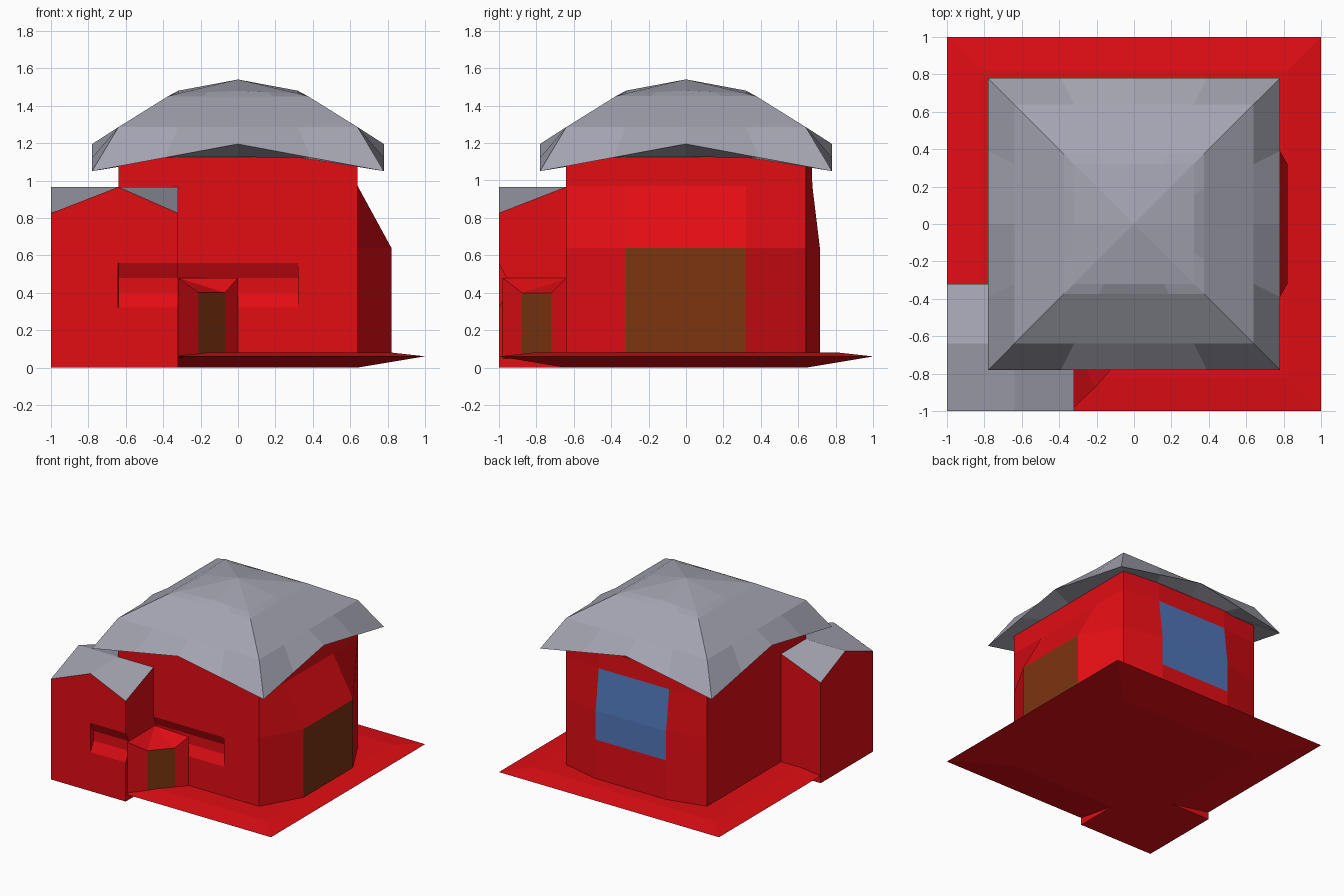
import bpy, bmesh
from mathutils import Vector

if "Cube" in bpy.data.objects:
    bpy.data.objects.remove(bpy.data.objects["Cube"])


def material(name, rgb):
    m = bpy.data.materials.new(name)
    m.diffuse_color = (*rgb, 1)
    m.use_nodes = True
    m.node_tree.nodes["Principled BSDF"].inputs["Base Color"].default_value = m.diffuse_color
    return m


RED = material("red", (0.75, 0.004, 0.007))
BROWN = material("brown", (0.2, 0.035, 0.005))
BLUE = material("blue", (0.08, 0.18, 0.48))
GREY = material("slate", (0.37, 0.37, 0.44))


def finish(name, bm, mats):
    me = bpy.data.meshes.new(name)
    bmesh.ops.remove_doubles(bm, verts=bm.verts, dist=0.0001)
    bm.to_mesh(me)
    bm.free()
    for m in mats:
        me.materials.append(m)
    ob = bpy.data.objects.new(name, me)
    bpy.context.collection.objects.link(ob)


def wall(bm, a, b, cols, zs, shape=None, paint=None):
    """Gridded wall from a to b (counter-clockwise plan); shape gives (along, out, z)."""
    a, b = Vector((*a, 0)), Vector((*b, 0))
    along = (b - a).normalized()
    out = Vector((along.y, -along.x, 0))

    def vert(s, z):
        s, d, z = shape(s, z) if shape else (s, 0, z)
        return bm.verts.new(a + along * s + out * d + Vector((0, 0, z)))
    g = [[vert(s, z) for s in cols] for z in zs]
    for j in range(len(zs) - 1):
        for i in range(len(cols) - 1):
            f = bm.faces.new((g[j][i], g[j][i + 1], g[j + 1][i + 1], g[j + 1][i]))
            if paint and paint(cols[i], zs[j]):
                f.material_index = 1


def square_rings(bm, rings, n):
    """Loft square rings (half size, z at side middle, z at corner), n spans per side."""
    loops = []
    for h, zm, zc in rings:
        loop = []
        for dx, dy in ((1, 0), (0, 1), (-1, 0), (0, -1)):
            for i in range(n):
                t = -1 + 2 * i / n
                z = zm + (zc - zm) * abs(t)
                loop.append(bm.verts.new((h * (dx * t + dy), h * (dy * t - dx), z)))
        loops.append(loop)
    for lo, hi in zip(loops, loops[1:]):
        for i in range(len(lo)):
            k = (i + 1) % len(lo)
            bm.faces.new((lo[i], lo[k], hi[k], hi[i]))
    return loops


# Ground plate
bm = bmesh.new()
loops = square_rings(bm, [(0.64, 0, 0), (1, 0.06, 0.06), (0.82, 0.08, 0.08)], 1)
bm.faces.new(loops[0][::-1])
bm.faces.new(loops[-1])
finish("ground_plate", bm, [RED])

# Main house walls: groove in front, bulges at right and back
H, TOP = 0.64, 1.125
GROOVE = [0.32, 0.4, 0.48, 0.56]
SIDE = [0, 0.32, 0.96, 1.28]


def in_groove(z):
    return 0.39 < z < 0.49


def front_shape(s, z):
    return s, -0.04 if in_groove(z) and s <= 0.96 else 0, z


def right_shape(s, z):
    return s, 0.18 if 0.3 < s < 1 and z < 0.7 else 0, z


def back_shape(s, z):
    d = 0.075 if z < 0.7 else 0.035 if z < 1 else 0.03
    return s, d if 0.3 < s < 1 else 0, z


bm = bmesh.new()
wall(bm, (-H, -H), (H, -H), [0, 0.96, 0.961, 1.28], [0.05, *GROOVE, TOP], front_shape)
wall(bm, (H, -H), (H, H), SIDE, [0.05, 0.64, 0.97, TOP], right_shape,
     lambda s, z: s == 0.32 and z < 0.1)
wall(bm, (-H, H), (-H, -H), [0, 1.28], [0.05, TOP])
finish("house_walls", bm, [RED, BROWN])

# Back wall with window
bm = bmesh.new()
wall(bm, (H, H), (-H, H), SIDE, [0.05, 0.4, 0.64, 0.97, TOP], back_shape,
     lambda s, z: s == 0.32 and 0.3 < z < 0.7)
finish("back_wall_with_window", bm, [RED, BLUE])

# Main roof
bm = bmesh.new()
loops = square_rings(bm, [(0.64, TOP, TOP), (0.78, 1.195, 1.05), (0.64, 1.285, 1.285),
                          (0.375, 1.45, 1.45), (0.32, 1.48, 1.465)], 4)
peak = bm.verts.new((0, 0, 1.54))
rim = loops[-1]
for i in range(len(rim)):
    bm.faces.new((rim[i], rim[(i + 1) % len(rim)], peak))
finish("main_roof", bm, [GREY])

# Corner tower walls, gabled on every side
L, M, R = -1, -0.64, -0.32
EAVE, RIDGE = 0.825, 0.965


def gable(mid, front=False, notch=False):
    def shape(s, z):
        if z > 0.8 and abs(s - mid) < 0.01:
            z = RIDGE
        d = -0.04 if front and in_groove(z) and s >= 0.36 else 0
        if notch and in_groove(z) and s == 0:
            s = 0.04
        return s, d, z
    return shape


bm = bmesh.new()
rows = [0, *GROOVE, EAVE]
wall(bm, (L, L), (R, L), [0, 0.359, 0.36, 0.68], rows, gable(0.36, front=True))
wall(bm, (R, L), (R, R), [0, 0.36, 0.68], rows, gable(0.36, notch=True))
wall(bm, (R, R), (L, R), [0, 0.32, 0.68], [0, EAVE], gable(0.32))
wall(bm, (L, R), (L, L), [0, 0.32, 0.68], [0, EAVE], gable(0.32))
bm.faces.new([bm.verts.new((x, y, 0)) for x, y in ((L, L), (L, R), (R, R), (R, L))])
finish("tower_walls", bm, [RED])

# Tower roof: four folded corner panels
bm = bmesh.new()
grid = [[bm.verts.new((x, y, RIDGE if M in (x, y) else EAVE)) for x in (L, M, R)]
        for y in (L, M, R)]
for j in range(2):
    for i in range(2):
        bm.faces.new((grid[j][i], grid[j][i + 1], grid[j + 1][i + 1], grid[j + 1][i]))
finish("tower_roof", bm, [GREY])

# Diagonal porch wall with door, and its small roof
plan = [(-0.32, -0.98), (-0.21, -0.876), (-0.07, -0.72), (0, -0.64)]
heights = [0.48, 0.4, 0.4, 0.48]
bm = bmesh.new()
low = [bm.verts.new((*p, 0.05)) for p in plan]
high = [bm.verts.new((*p, h)) for p, h in zip(plan, heights)]
for i in range(3):
    f = bm.faces.new((low[i], low[i + 1], high[i + 1], high[i]))
    f.material_index = int(i == 1)
corner = bm.verts.new((-0.32, -0.62, 0.48))
for i in range(3):
    bm.faces.new((high[i], high[i + 1], corner))
finish("porch_with_door", bm, [RED, BROWN])
